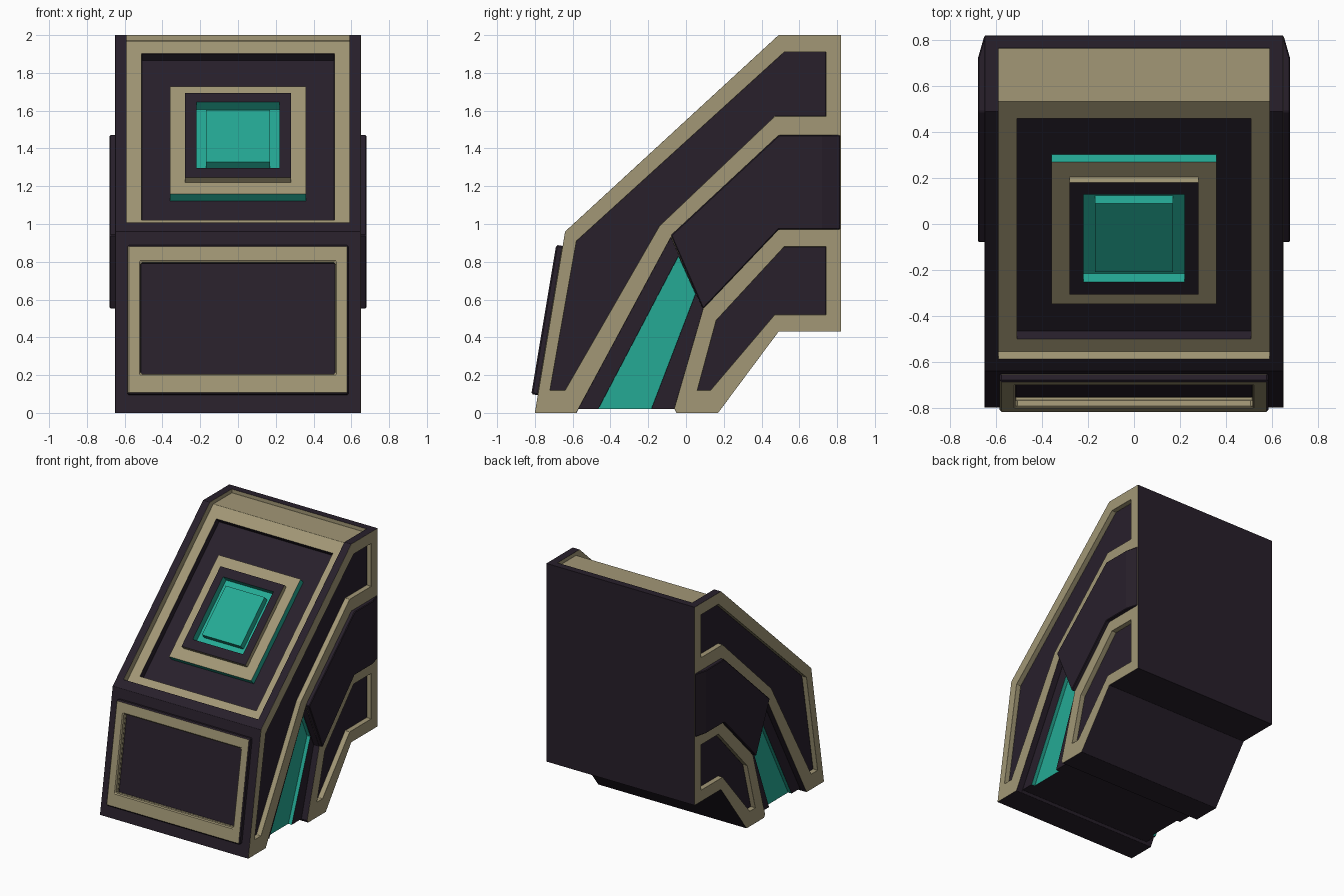
import bpy, bmesh
from mathutils import Vector

if "Cube" in bpy.data.objects:
    bpy.data.objects.remove(bpy.data.objects["Cube"])


def material(name, rgb):
    m = bpy.data.materials.new(name)
    m.diffuse_color = (*rgb, 1)
    m.use_nodes = True
    m.node_tree.nodes["Principled BSDF"].inputs["Base Color"].default_value = m.diffuse_color
    return m


BEIGE = material("beige", (0.36, 0.31, 0.18))
DARK = material("dark", (0.021, 0.014, 0.024))
TEAL = material("teal", (0.018, 0.40, 0.30))


def loft(name, a, b, cap, side):
    """Solid between two matching loops; caps and sides have their own material."""
    bm = bmesh.new()
    va, vb = [bm.verts.new(p) for p in a], [bm.verts.new(p) for p in b]
    bm.faces.new(va)
    bm.faces.new(vb)
    for i in range(len(a)):
        j = (i + 1) % len(a)
        bm.faces.new((va[i], va[j], vb[j], vb[i])).material_index = 1
    bmesh.ops.recalc_face_normals(bm, faces=bm.faces)
    me = bpy.data.meshes.new(name)
    bm.to_mesh(me)
    bm.free()
    me.materials.append(cap)
    me.materials.append(side)
    ob = bpy.data.objects.new(name, me)
    bpy.context.collection.objects.link(ob)
    return ob


def prism(name, pts, x0, x1, cap, side):
    """Side profile (y, z) extruded along x."""
    return loft(name, [(x0, y, z) for y, z in pts], [(x1, y, z) for y, z in pts], cap, side)


def slant(origin, tip):
    """Point on a slanted face: s along it, d inward from it."""
    o = Vector(origin)
    t = (Vector(tip) - o).normalized()
    n = Vector((t.y, -t.x))
    return lambda s, d: o + t * s + n * d


def block(name, face, hx, s0, s1, d0, d1, cap, side):
    """Box standing on a slanted face, from depth d0 to depth d1."""
    loops = []
    for d in (d0, d1):
        lo, hi = face(s0, d), face(s1, d)
        loops.append([(-hx, *lo), (hx, *lo), (hx, *hi), (-hx, *hi)])
    return loft(name, *loops, cap, side)


def cut(cutter, *targets):
    cutter.hide_render = True
    for ob in targets:
        m = ob.modifiers.new("cut", 'BOOLEAN')
        m.object = cutter
        m.operation = 'DIFFERENCE'
        m.solver = 'EXACT'
        m.material_mode = 'TRANSFER'
        bpy.context.view_layer.objects.active = ob
        bpy.ops.object.modifier_apply(modifier=m.name)
    bpy.data.objects.remove(cutter)


def bevel(ob, width):
    m = ob.modifiers.new("bevel", 'BEVEL')
    m.width = width
    m.segments = 1
    m.limit_method = 'ANGLE'


hood = slant((-0.64, 0.96), (0.49, 2.0))
front = slant((-0.80, 0.0), (-0.64, 0.96))

# Main shell
body = prism("body", [(-0.80, 0), (-0.64, 0.96), (0.49, 2), (0.82, 2), (0.82, 0.43), (0.49, 0.43),
                      (0.17, 0), (-0.05, 0), (-0.06, 0.02), (-0.57, 0.02), (-0.58, 0)],
             -0.65, 0.65, BEIGE, BEIGE)

# Sunken hood between side rims, then the dark screen well
cut(prism("hood_cutter", [hood(0.07, -0.05), hood(0.07, 0.05), (0.533, 1.97), (0.765, 1.97),
                          (0.765, 2.1), (0.4, 2.1)], -0.59, 0.59, BEIGE, BEIGE), body)
cut(block("well_cutter", hood, 0.51, 0.144, 1.446, 0.10, -0.1, DARK, DARK), body)

# Side recesses: upper panel, lower panel, channel, teal light strip
upper = [(0.74, 1.91), (0.52, 1.91), (-0.58, 0.91), (-0.72, 0.12), (-0.64, 0.12),
         (-0.14, 0.99), (0.47, 1.57), (0.74, 1.57)]
lower = [(0.74, 0.88), (0.52, 0.88), (0.16, 0.49), (0.06, 0.12), (0.13, 0.12),
         (0.47, 0.52), (0.74, 0.52)]
channel = [(-0.635, -0.1), (-0.08, 0.93), (0.09, 0.55), (-0.098, -0.1)]
strip = [(-0.528, -0.1), (-0.04, 0.83), (0.05, 0.63), (-0.23, -0.1)]
for sx in (-1, 1):
    for pts, depth, cap, side in ((upper, 0.61, DARK, BEIGE), (lower, 0.61, DARK, BEIGE),
                                  (channel, 0.60, DARK, DARK), (strip, 0.57, TEAL, TEAL)):
        cut(prism("side_cutter", pts, sx * depth, sx * 0.8, cap, side), body)

# Raised dark side pads with a tapered back end
pad_pts = [(0.818, 1.47), (0.49, 1.47), (-0.08, 0.94), (0.09, 0.55), (0.49, 0.97), (0.818, 0.97)]
for sx, label in ((-1, "left"), (1, "right")):
    pad = prism(label + "_side_pad", pad_pts, sx * 0.60, sx * 0.68, DARK, DARK)
    bm = bmesh.new()
    bm.from_mesh(pad.data)
    bmesh.ops.bisect_plane(bm, geom=bm.verts[:] + bm.edges[:] + bm.faces[:],
                           plane_co=(0, 0.72, 0), plane_no=(0, 1, 0))
    for v in bm.verts:
        if v.co.y > 0.8 and abs(v.co.x) > 0.66:
            v.co.x = sx * 0.652
    bm.to_mesh(pad.data)
    bm.free()
    bevel(pad, 0.005)

# Front plate with a dark recessed panel
plate = block("front_plate", front, 0.585, 0.095, 0.896, 0.005, -0.035, BEIGE, BEIGE)
cut(block("front_cutter", front, 0.515, 0.205, 0.803, 0.012, -0.1, DARK, BEIGE), body, plate)

# Stepped screen surround with a teal well and lens
surround = block("screen_surround", hood, 0.36, 0.349, 1.19, 0.11, 0.05, BEIGE, BEIGE)
bezel = block("screen_bezel", hood, 0.28, 0.439, 1.101, 0.06, 0.015, DARK, BEIGE)
cut(block("lens_cutter", hood, 0.22, 0.513, 1.03, 0.07, -0.1, TEAL, TEAL), surround, bezel)
block("screen_lens", hood, 0.17, 0.567, 0.973, 0.08, 0.02, TEAL, TEAL)

bevel(body, 0.008)
bevel(plate, 0.008)
